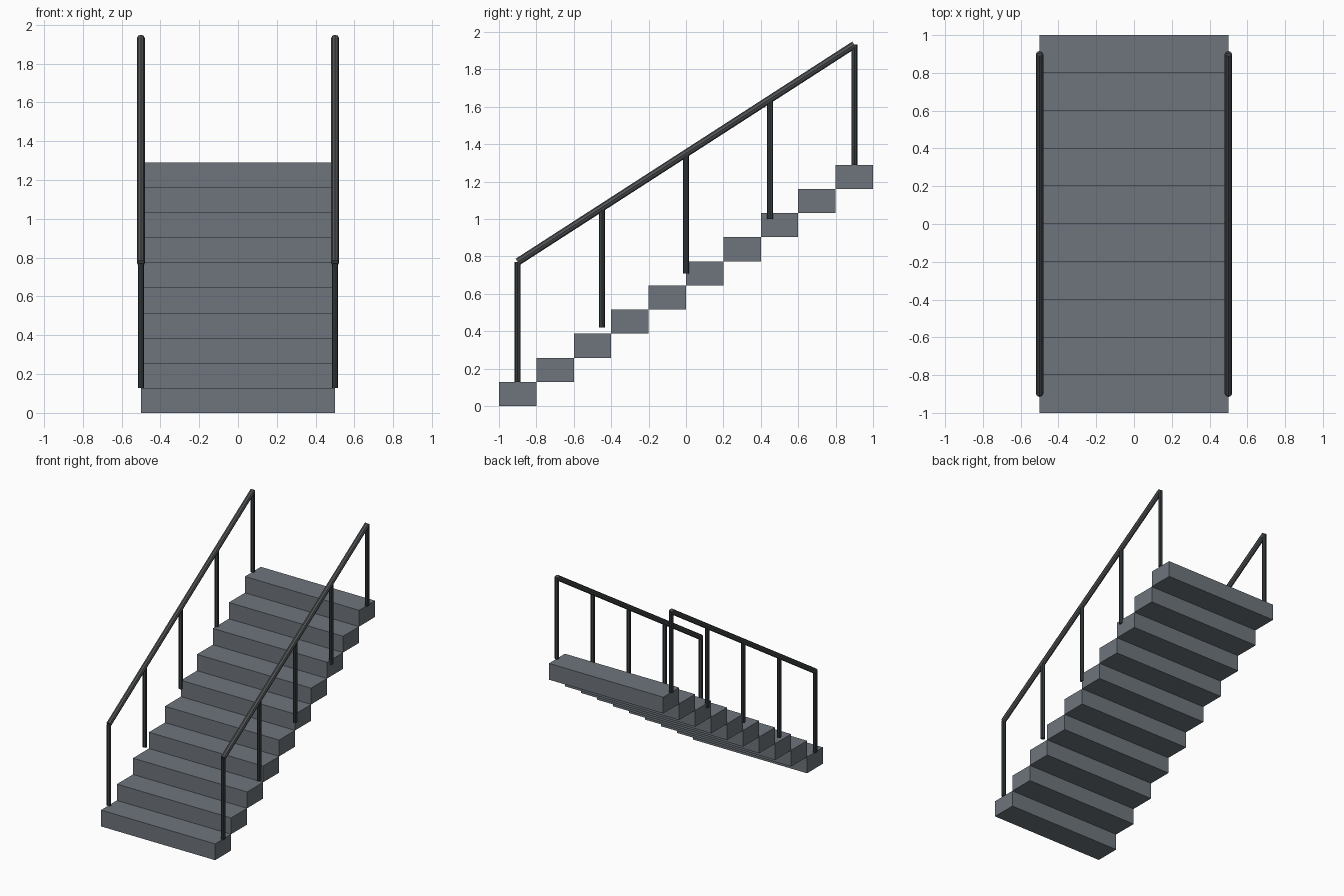
import bpy
from mathutils import Vector

if "Cube" in bpy.data.objects:
    bpy.data.objects.remove(bpy.data.objects["Cube"])

STEPS, DEPTH, RISE, HALF_W = 10, 0.2, 0.129, 0.5
SLOPE = RISE / DEPTH
POST_H = 0.642


def material(name, rgb):
    m = bpy.data.materials.new(name)
    m.diffuse_color = (*rgb, 1)
    m.use_nodes = True
    m.node_tree.nodes["Principled BSDF"].inputs["Base Color"].default_value = m.diffuse_color
    return m


concrete = material("step grey", (0.155, 0.178, 0.2))
post_metal = material("dark post metal", (0.04, 0.05, 0.055))
rail_metal = material("rail metal", (0.08, 0.085, 0.09))


def rod(name, a, b, radius, mat):
    a, b = Vector(a), Vector(b)
    d = b - a
    bpy.ops.mesh.primitive_cylinder_add(vertices=8, radius=radius, depth=d.length, location=(a + b) / 2)
    ob = bpy.context.object
    ob.name = name
    ob.rotation_mode = 'QUATERNION'
    ob.rotation_quaternion = d.to_track_quat('Z', 'Y')
    ob.data.materials.append(mat)


# Block steps, each touching the next along an edge
for i in range(STEPS):
    bpy.ops.mesh.primitive_cube_add(size=1, location=(0, -0.9 + i * DEPTH, (i + 0.5) * RISE))
    ob = bpy.context.object
    ob.name = f"step_{i + 1}"
    ob.scale = (2 * HALF_W, DEPTH, RISE)
    ob.data.materials.append(concrete)

# Posts and sloping handrail on both sides
for side, x in (("left", -HALF_W), ("right", HALF_W)):
    for k in range(5):
        y = -0.9 + 0.45 * k
        z = RISE + SLOPE * (y + 0.9)
        rod(f"{side}_post_{k + 1}", (x, y, z), (x, y, z + POST_H), 0.016, post_metal)
    rod(f"{side}_handrail", (x, -0.9, RISE + POST_H), (x, 0.9, RISE + POST_H + 1.8 * SLOPE), 0.02, rail_metal)
